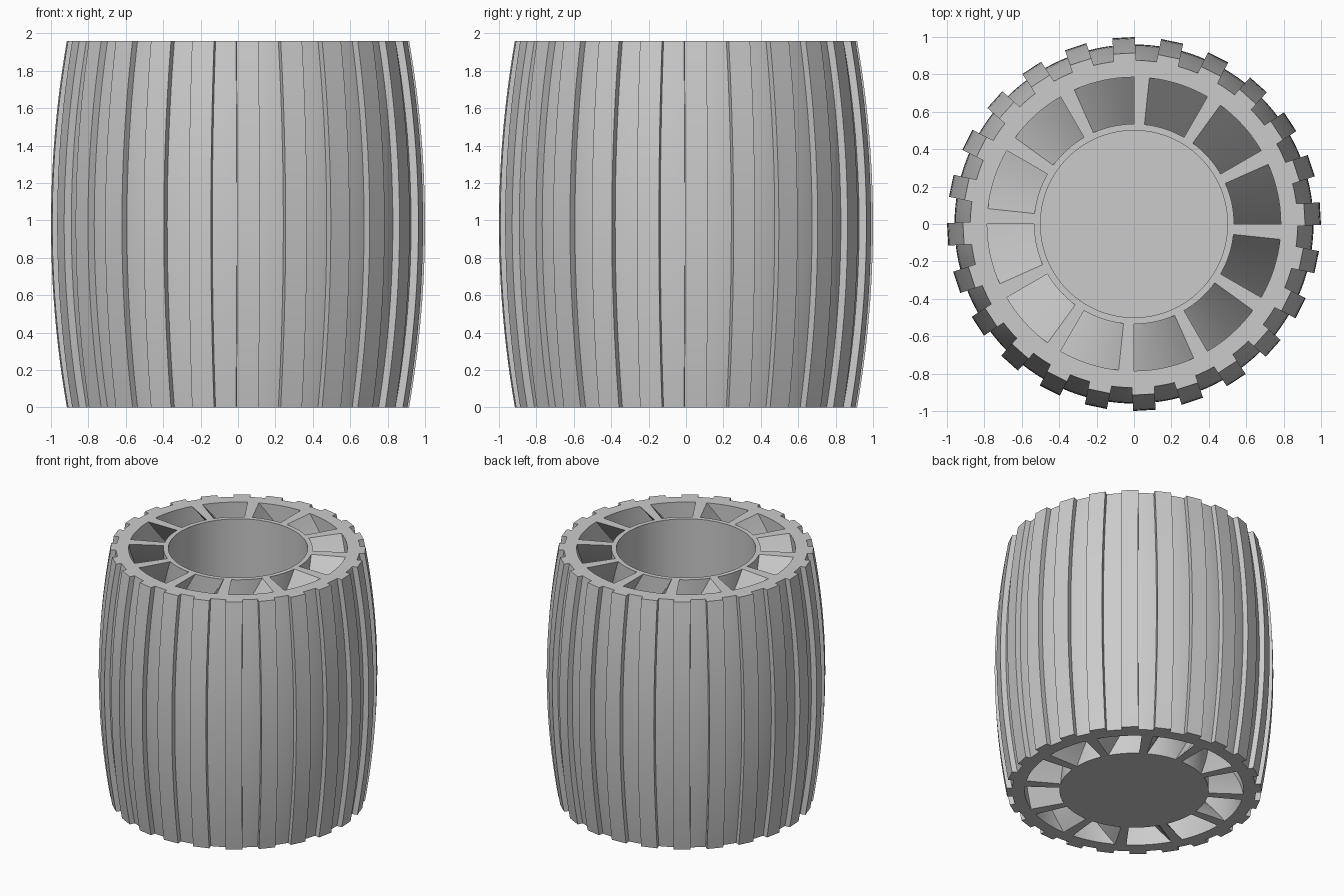
import bpy, bmesh
from math import sin, cos, radians, tau

HEIGHT = 1.96
BULGE = 0.085
TWIST = radians(120)

cube = bpy.data.objects.get("Cube")
if cube:
    bpy.data.objects.remove(cube, do_unlink=True)

grey = bpy.data.materials.new("light grey")
grey.use_nodes = True
grey.diffuse_color = (0.6, 0.6, 0.6, 1)
grey.node_tree.nodes["Principled BSDF"].inputs["Base Color"].default_value = grey.diffuse_color


def barrel(radius, z):
    """Radius of the bulging side at height z."""
    return radius - BULGE * (2 * z / HEIGHT - 1) ** 2


def finish(name, bm):
    bmesh.ops.remove_doubles(bm, verts=bm.verts, dist=1e-5)
    bmesh.ops.recalc_face_normals(bm, faces=bm.faces)
    mesh = bpy.data.meshes.new(name)
    bm.to_mesh(mesh)
    bm.free()
    mesh.materials.append(grey)
    obj = bpy.data.objects.new(name, mesh)
    bpy.context.collection.objects.link(obj)
    bpy.ops.object.select_all(action="DESELECT")
    obj.select_set(True)
    bpy.context.view_layer.objects.active = obj
    bpy.ops.object.shade_smooth_by_angle(angle=radians(30))
    return obj


def lathe(name, profile, closed):
    """Spin an (r, z) profile around the z axis."""
    bm = bmesh.new()
    verts = [bm.verts.new((r, 0, z)) for r, z in profile]
    pairs = list(zip(verts, verts[1:]))
    if closed:
        pairs.append((verts[-1], verts[0]))
    edges = [bm.edges.new(p) for p in pairs]
    bmesh.ops.spin(bm, geom=verts + edges, cent=(0, 0, 0), axis=(0, 0, 1),
                   angle=tau, steps=120, use_duplicate=False)
    return finish(name, bm)


def loft(bm, rings):
    """Join matching rings of points and cap both ends."""
    rings = [[bm.verts.new(p) for p in ring] for ring in rings]
    n = len(rings[0])
    for low, high in zip(rings, rings[1:]):
        for i in range(n):
            j = (i + 1) % n
            bm.faces.new((low[i], low[j], high[j], high[i]))
    bm.faces.new(rings[0])
    bm.faces.new(rings[-1])


def polar(r, a, z):
    return (r * cos(a), r * sin(a), z)


levels = [HEIGHT * i / 24 for i in range(25)]

# Bulging outer wall with a straight bore
lathe("outer_shell",
      [(0.785, 0)] + [(barrel(0.96, z), z) for z in levels] + [(0.785, HEIGHT)], True)

# Central cup with a closed floor
lathe("inner_cup",
      [(0, 0), (0.535, 0), (0.535, HEIGHT), (0.5, HEIGHT), (0.5, 0.04), (0, 0.04)], False)

# Twisted walls between the outer pockets
bm = bmesh.new()
for k in range(12):
    rings = []
    for i in range(61):
        t = i / 60
        start = radians(30 * k + 24) - TWIST * (1 - t)
        angles = [start + radians(s) for s in (0, 3, 6)]
        rings.append([polar(0.533, a, HEIGHT * t) for a in angles]
                     + [polar(0.788, a, HEIGHT * t) for a in reversed(angles)])
    loft(bm, rings)
finish("twisted_dividers", bm)

# Raised staves around the outside
bm = bmesh.new()
for k in range(24):
    a = radians(15 * k + 3.2)
    rings = []
    for z in levels:
        outer = barrel(0.998, z)
        corners = [(outer - 0.06, -0.06), (outer, -0.06), (outer, 0.06), (outer - 0.06, 0.06)]
        rings.append([(r * cos(a) - w * sin(a), r * sin(a) + w * cos(a), z) for r, w in corners])
    loft(bm, rings)
finish("staves", bm)
